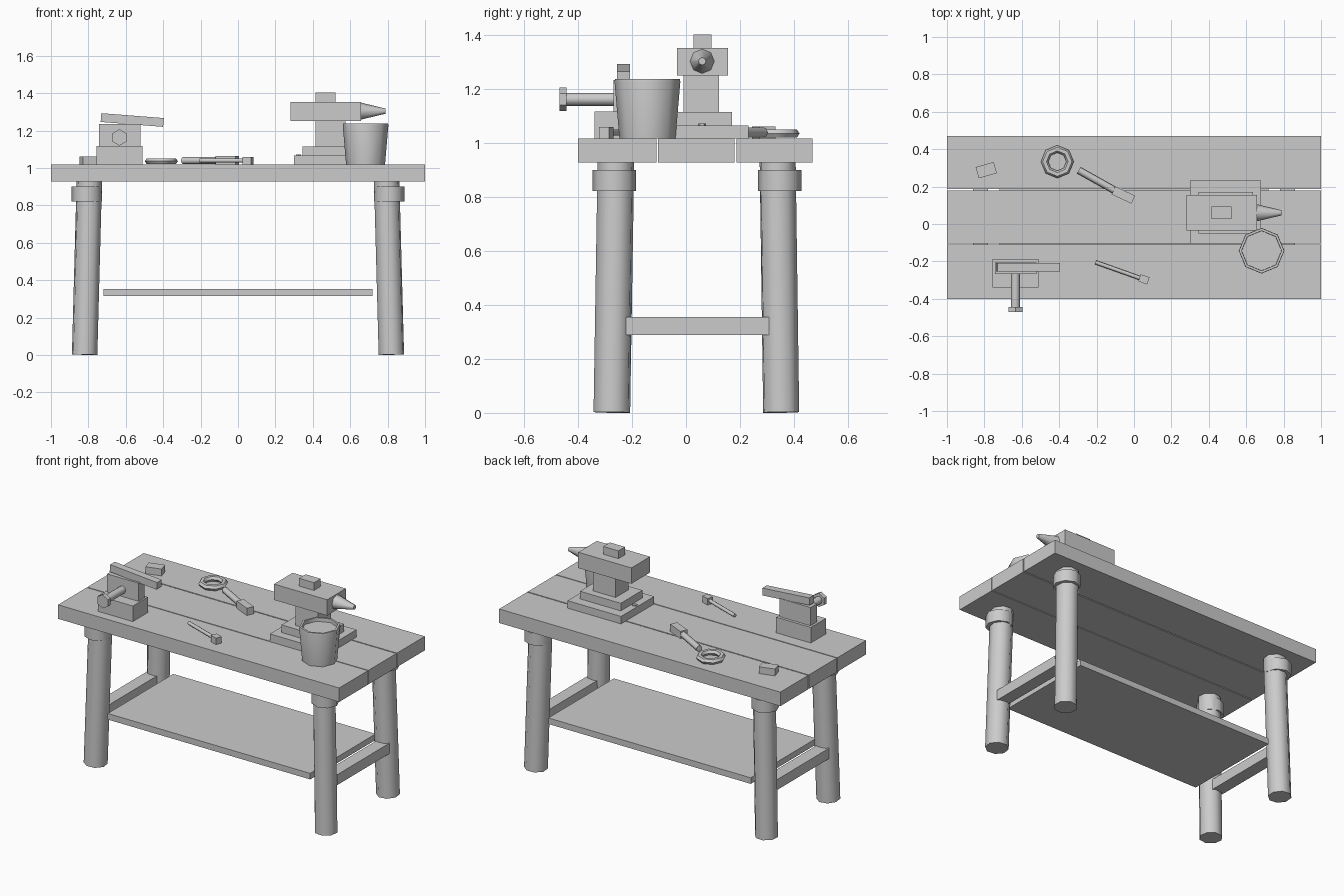
import bpy, bmesh
from math import radians, cos, sin, pi
from mathutils import Vector, Matrix

if "Cube" in bpy.data.objects:
    bpy.data.objects.remove(bpy.data.objects["Cube"])

TOP = 1.018  # height of the table surface


def finish(name, bm, smooth=False):
    bmesh.ops.recalc_face_normals(bm, faces=bm.faces)
    me = bpy.data.meshes.new(name)
    bm.to_mesh(me)
    bm.free()
    ob = bpy.data.objects.new(name, me)
    bpy.context.collection.objects.link(ob)
    if smooth:
        bpy.ops.object.select_all(action='DESELECT')
        ob.select_set(True)
        bpy.context.view_layer.objects.active = ob
        bpy.ops.object.shade_smooth_by_angle(angle=radians(50))
    return ob


def box(name, x, y, z, turn=0, tilt=0):
    """Box from (min, max) ranges, turned about z and tilted about y (degrees)."""
    bm = bmesh.new()
    mid = Vector([(a + b) / 2 for a, b in (x, y, z)])
    size = [b - a for a, b in (x, y, z)]
    m = (Matrix.Translation(mid) @ Matrix.Rotation(radians(turn), 4, 'Z')
         @ Matrix.Rotation(radians(tilt), 4, 'Y') @ Matrix.Diagonal((*size, 1)))
    bmesh.ops.create_cube(bm, size=1, matrix=m)
    return finish(name, bm)


def block(name, c, sx, sy, z, turn):
    """Box on the table given by its centre, lengths and turn."""
    return box(name, (c[0] - sx / 2, c[0] + sx / 2), (c[1] - sy / 2, c[1] + sy / 2), z, turn)


def rod(name, p, q, r1, r2=None, sides=8):
    """Tapered cylinder between two points."""
    p, q = Vector(p), Vector(q)
    bm = bmesh.new()
    m = Matrix.Translation((p + q) / 2) @ (q - p).to_track_quat('Z', 'Y').to_matrix().to_4x4()
    bmesh.ops.create_cone(bm, cap_ends=True, segments=sides, radius1=r1,
                          radius2=r1 if r2 is None else r2, depth=(q - p).length, matrix=m)
    return finish(name, bm, sides > 6)


def lathe(name, c, profile, sides, closed=False):
    """Revolve an (r, z) profile about a vertical axis."""
    bm = bmesh.new()
    rings = [[bm.verts.new((c[0] + r * cos(2 * pi * i / sides), c[1] + r * sin(2 * pi * i / sides), z))
              for i in range(sides)] for r, z in profile]
    pairs = list(zip(rings, rings[1:])) + ([(rings[-1], rings[0])] if closed else [])
    for a, b in pairs:
        for i in range(sides):
            j = (i + 1) % sides
            bm.faces.new((a[i], a[j], b[j], b[i]))
    if not closed:
        bm.faces.new(rings[0])
        bm.faces.new(rings[-1])
    return finish(name, bm, True)


# Table top planks
for i, y in enumerate([(-0.4, -0.109), (-0.103, 0.18), (0.187, 0.47)]):
    box(f"plank_{i + 1}", (-1, 1), y, (0.928, TOP))

# Splayed legs with collars, end stretchers and shelf
for s in (-1, 1):
    side = "left" if s < 0 else "right"
    for end, y0, y1 in (("front", -0.275, -0.26), ("back", 0.353, 0.34)):
        rod(f"{end}_{side}_leg", (s * 0.82, y0, 0.002), (s * 0.795, y1, 0.93), 0.07)
        yc = y1 - 0.006 if y1 < 0 else y1 + 0.008
        rod(f"{end}_{side}_collar", (s * 0.808, yc, 0.822), (s * 0.808, yc, 0.9), 0.081)
    box(f"{side}_stretcher", sorted((s * 0.78, s * 0.862)), (-0.222, 0.307), (0.289, 0.356))
box("shelf", (-0.72, 0.72), (-0.295, 0.37), (0.315, 0.354))

# Anvil
box("anvil_base", (0.3, 0.68), (-0.105, 0.232), (TOP, 1.066))
box("anvil_foot", (0.345, 0.635), (-0.05, 0.17), (1.066, 1.115))
box("anvil_waist", (0.415, 0.575), (-0.01, 0.122), (1.115, 1.255))
box("anvil_body", (0.28, 0.658), (-0.034, 0.155), (1.252, 1.354))
box("anvil_top_block", (0.415, 0.522), (0.027, 0.094), (1.354, 1.404))
rod("anvil_horn", (0.655, 0.06, 1.304), (0.788, 0.06, 1.304), 0.046, 0.014)
for x in (0.323, 0.657):
    rod("anvil_bolt", (x, 0.06, 1.06), (x, 0.06, 1.073), 0.015, sides=6)

# Bucket with a rim and recessed contents
lathe("bucket", (0.682, -0.143),
      [(0.104, TOP), (0.122, 1.228), (0.12, 1.238), (0.107, 1.238), (0.106, 1.215)], 8)

# Vise
box("vise_base", (-0.757, -0.51), (-0.34, -0.187), (TOP, 1.118))
box("vise_post", (-0.743, -0.52), (-0.268, -0.205), (1.118, 1.235))
box("vise_jaw_bar", (-0.733, -0.398), (-0.255, -0.208), (1.233, 1.28), tilt=4.5)
rod("vise_screw", (-0.634, -0.25, 1.163), (-0.634, -0.45, 1.163), 0.024)
rod("vise_screw_head", (-0.634, -0.444, 1.163), (-0.634, -0.47, 1.163), 0.044, sides=6)

# Loose metal block and ring
block("metal_block", (-0.79, 0.288), 0.1, 0.062, (TOP, 1.062), 16)
lathe("ring", (-0.41, 0.333),
      [(0.068 + 0.02 * cos(k * pi / 3), 1.036 + 0.018 * sin(k * pi / 3)) for k in range(6)], 8, True)

# Large hammer
rod("large_hammer_handle", (-0.295, 0.287, 1.04), (-0.09, 0.172, 1.04), 0.019)
block("large_hammer_head", (-0.057, 0.155), 0.117, 0.047, (TOP, 1.065), -25)

# Small hammer
rod("small_hammer_handle", (-0.205, -0.205, 1.04), (0.04, -0.292, 1.04), 0.011)
block("small_hammer_head", (0.053, -0.296), 0.05, 0.04, (TOP, 1.06), -19)
